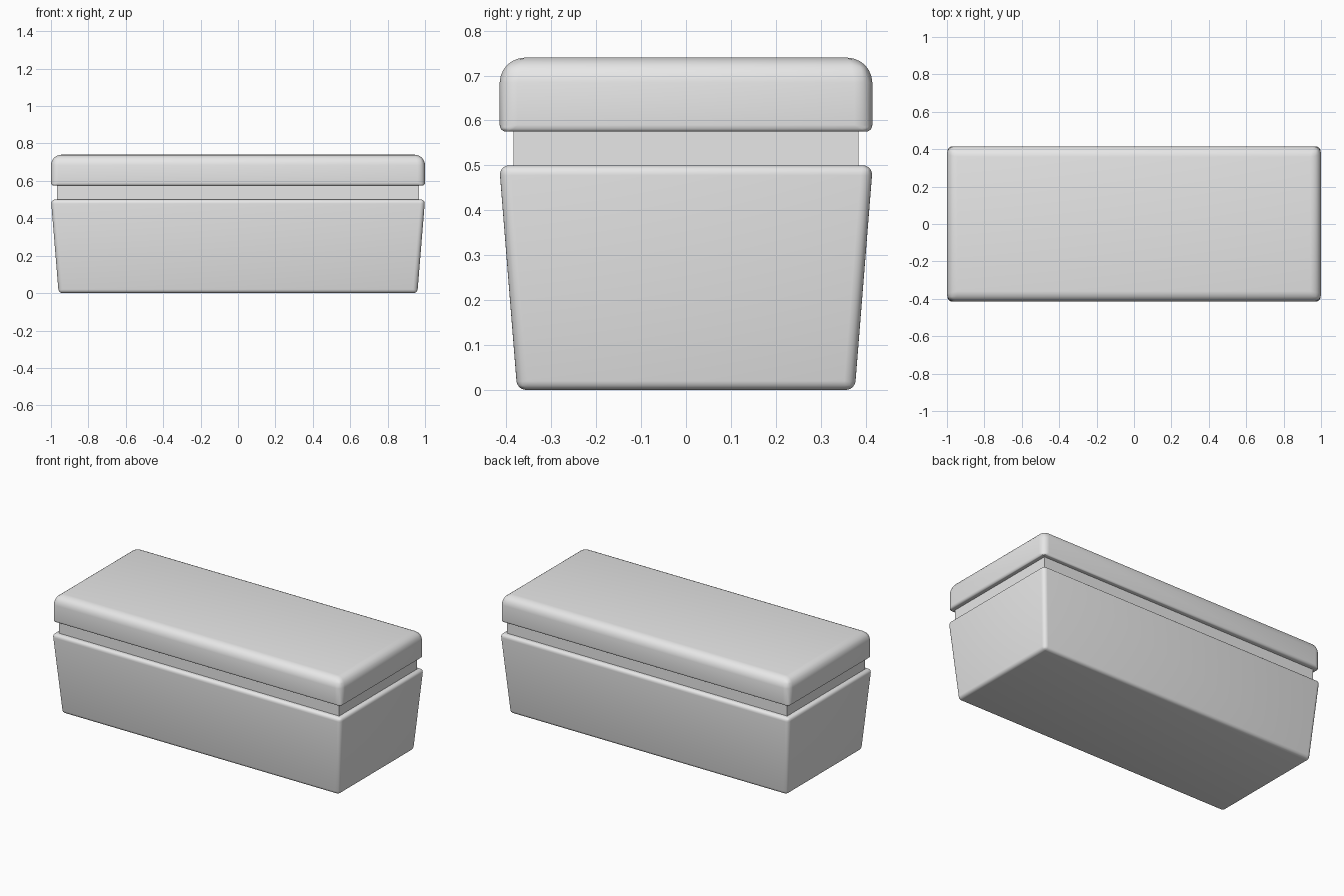
import bpy
import bmesh
import math

if "Cube" in bpy.data.objects:
    bpy.data.objects.remove(bpy.data.objects["Cube"])

grey = bpy.data.materials.new("light grey")
grey.diffuse_color = (0.8, 0.8, 0.8, 1)
grey.use_nodes = True
grey.node_tree.nodes["Principled BSDF"].inputs["Base Color"].default_value = grey.diffuse_color


def tapered_box(name, z0, z1, bottom, top, radii=None):
    """Box from half-sizes at both ends; radii = bottom, upright, top edge rounding."""
    bm = bmesh.new()
    bmesh.ops.create_cube(bm, size=2)
    for v in bm.verts:
        half, z = (top, z1) if v.co.z > 0 else (bottom, z0)
        v.co = (v.co.x * half[0], v.co.y * half[1], z)
    if radii:
        weight = bm.edges.layers.float.new("bevel_weight_edge")
        for e in bm.edges:
            ends = [abs(v.co.z - z1) < 1e-5 for v in e.verts]
            e[weight] = radii[sum(ends)] / max(radii)
    me = bpy.data.meshes.new(name)
    bm.to_mesh(me)
    bm.free()
    me.materials.append(grey)
    ob = bpy.data.objects.new(name, me)
    bpy.context.collection.objects.link(ob)
    bpy.ops.object.select_all(action='DESELECT')
    ob.select_set(True)
    bpy.context.view_layer.objects.active = ob
    if radii:
        mod = ob.modifiers.new("rounding", 'BEVEL')
        mod.limit_method = 'WEIGHT'
        mod.width = max(radii)
        mod.segments = 6
        bpy.ops.object.modifier_apply(modifier=mod.name)
    bpy.ops.object.shade_smooth_by_angle(angle=math.radians(30))
    return ob


# Tapered lower box
tapered_box("box_body", 0, 0.5, (0.959, 0.376), (1.0, 0.416), (0.02, 0.025, 0.022))
# Recessed straight band between box and lid
tapered_box("neck", 0.49, 0.585, (0.968, 0.384), (0.968, 0.384))
# Lid with a generously rounded top
tapered_box("lid", 0.575, 0.74, (1.0, 0.415), (1.0, 0.415), (0.015, 0.04, 0.056))
